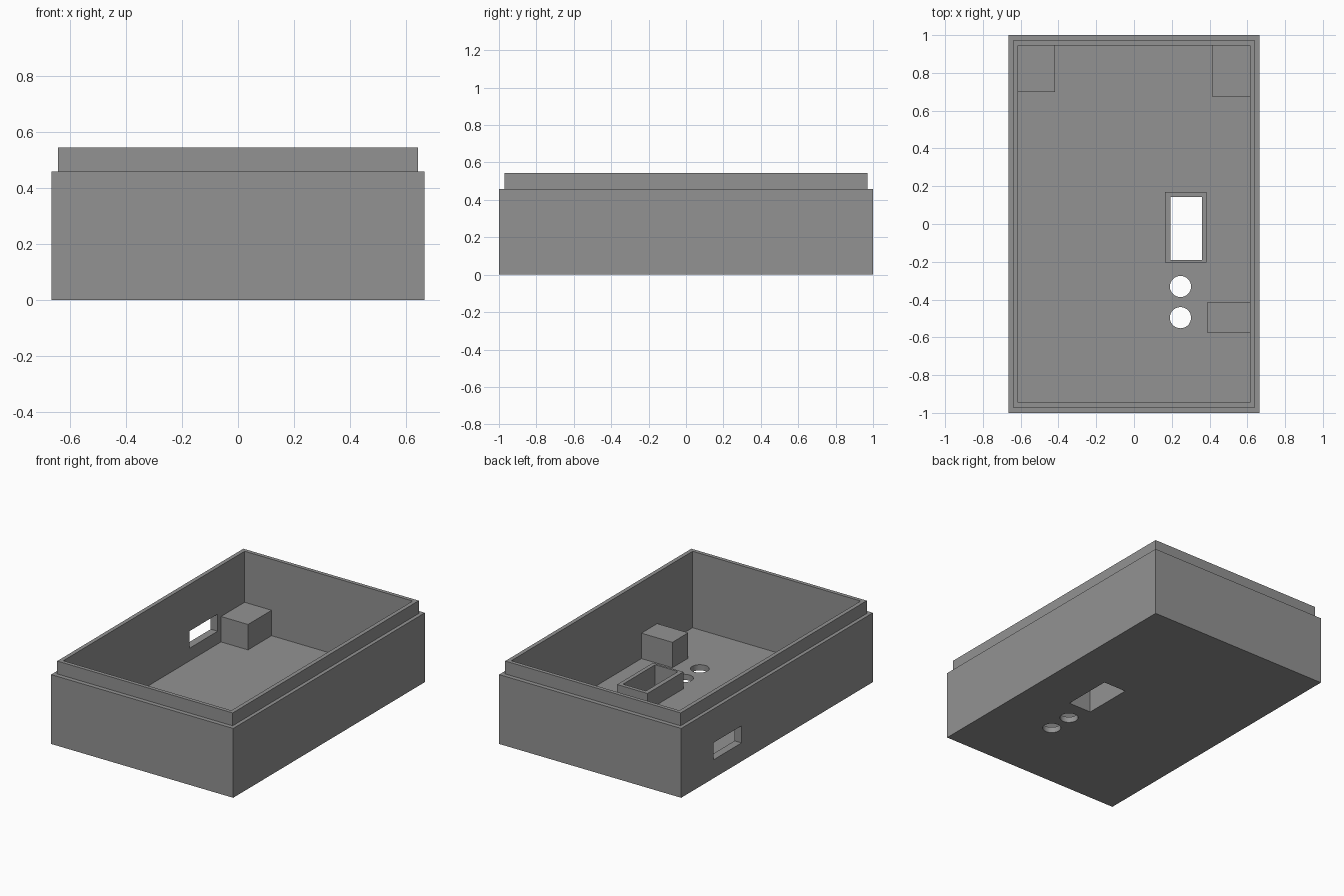
import bpy, bmesh
from mathutils import Matrix

if "Cube" in bpy.data.objects:
    bpy.data.objects.remove(bpy.data.objects["Cube"])

grey = bpy.data.materials.new("plastic grey")
grey.diffuse_color = (0.29, 0.29, 0.29, 1)
grey.use_nodes = True
grey.node_tree.nodes["Principled BSDF"].inputs["Base Color"].default_value = grey.diffuse_color

FLOOR = 0.038           # top of the case floor
INX, INY = 0.614, 0.946  # inner half sizes


def finish(bm, name):
    bmesh.ops.recalc_face_normals(bm, faces=bm.faces)
    me = bpy.data.meshes.new(name)
    bm.to_mesh(me)
    bm.free()
    me.materials.append(grey)
    ob = bpy.data.objects.new(name, me)
    bpy.context.collection.objects.link(ob)
    return ob


def box(name, x0, x1, y0, y1, z0, z1):
    bm = bmesh.new()
    bmesh.ops.create_cube(bm, size=1)
    for v in bm.verts:
        v.co = (x1 if v.co.x > 0 else x0,
                y1 if v.co.y > 0 else y0,
                z1 if v.co.z > 0 else z0)
    return finish(bm, name)


def cylinder(name, x, y, r, z0, z1):
    bm = bmesh.new()
    bmesh.ops.create_cone(bm, cap_ends=True, segments=48, radius1=r, radius2=r,
                          depth=z1 - z0,
                          matrix=Matrix.Translation((x, y, (z0 + z1) / 2)))
    return finish(bm, name)


def cut(ob, cutter):
    cutter.hide_render = True
    mod = ob.modifiers.new("cut", 'BOOLEAN')
    mod.operation = 'DIFFERENCE'
    mod.solver = 'EXACT'
    mod.object = cutter
    bpy.context.view_layer.objects.active = ob
    bpy.ops.object.modifier_apply(modifier=mod.name)


# Case shell: rectangular rings from underside, over the stepped rim, to the floor
rings = [(0.665, 1.0, 0), (0.665, 1.0, 0.458), (0.641, 0.971, 0.458),
         (0.641, 0.971, 0.543), (INX, INY, 0.543), (INX, INY, FLOOR)]
bm = bmesh.new()
loops = [[bm.verts.new((sx * hx, sy * hy, z))
          for sx, sy in ((-1, -1), (1, -1), (1, 1), (-1, 1))]
         for hx, hy, z in rings]
for a, b in zip(loops, loops[1:]):
    for i in range(4):
        j = (i + 1) % 4
        bm.faces.new((a[i], a[j], b[j], b[i]))
bm.faces.new(loops[0])
bm.faces.new(loops[-1])
case = finish(bm, "case_shell")

# Raised frame around the rectangular opening
frame = box("opening_frame", 0.163, 0.385, -0.205, 0.169, FLOOR, 0.15)

# Openings: rectangle through frame and floor, two round holes, side slot
window = box("window_cutter", 0.192, 0.359, -0.191, 0.144, -0.1, 0.3)
cutters = [window,
           cylinder("hole_cutter_a", 0.246, -0.331, 0.056, -0.1, 0.1),
           cylinder("hole_cutter_b", 0.246, -0.496, 0.056, -0.1, 0.1),
           box("slot_cutter", -0.8, -0.55, 0.37, 0.665, 0.122, 0.235)]
cut(frame, window)
for c in cutters:
    cut(case, c)
for c in cutters:
    bpy.data.objects.remove(c)

# Support blocks standing on the floor against the walls
E = 0.01  # embed depth into floor and walls
box("back_left_block", -INX - E, -0.417, 0.70, INY + E, FLOOR - E, 0.206)
box("back_right_block", 0.413, INX + E, 0.675, INY + E, FLOOR - E, 0.206)
box("right_block", 0.388, INX + E, -0.577, -0.412, FLOOR - E, 0.206)
